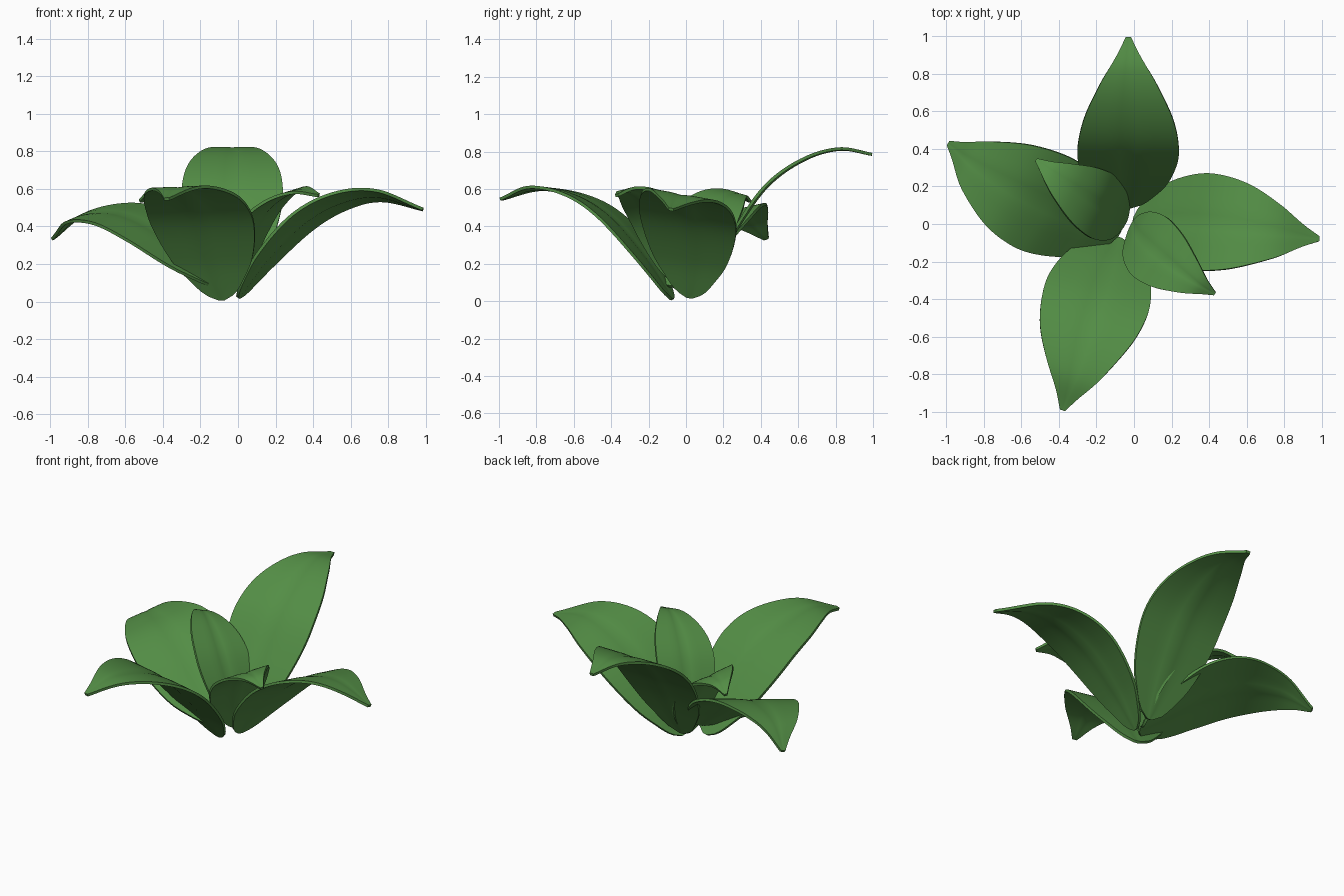
import bpy, math
from mathutils import Vector, Matrix

if "Cube" in bpy.data.objects:
    bpy.data.objects.remove(bpy.data.objects["Cube"])

green = bpy.data.materials.new("leaf green")
green.diffuse_color = (0.088, 0.272, 0.061, 1)
green.use_nodes = True
green.node_tree.nodes["Principled BSDF"].inputs["Base Color"].default_value = green.diffuse_color

# Half-width of a leaf along its length (fraction of length, fraction of full half-width)
PROFILE = [(0, .06), (.03, .28), (.1, .51), (.2, .76), (.35, .95), (.48, 1), (.64, .88),
           (.8, .56), (.92, .23), (1, .05)]


def spline(pts, u):
    """Catmull-Rom through pts, u in 0..1 by index."""
    n = len(pts) - 1
    i = min(int(u * n), n - 1)
    t = u * n - i
    b, c = pts[i], pts[i + 1]
    a = pts[i - 1] if i > 0 else b * 2 - c
    d = pts[i + 2] if i + 2 <= n else c * 2 - b
    return 0.5 * (b * 2 + (c - a) * t + (a * 2 - b * 5 + c * 4 - d) * t * t
                  + (b * 3 - a - c * 3 + d) * t ** 3)


def slope(j):
    (ta, wa), (tb, wb) = PROFILE[max(j - 1, 0)], PROFILE[min(j + 1, len(PROFILE) - 1)]
    return (wb - wa) / (tb - ta)


def width_at(t):
    """Smooth (Hermite) interpolation of PROFILE."""
    k = 0
    while k < len(PROFILE) - 2 and PROFILE[k + 1][0] < t:
        k += 1
    (t0, w0), (t1, w1) = PROFILE[k], PROFILE[k + 1]
    h = t1 - t0
    s = (t - t0) / h
    return ((2*s**3 - 3*s*s + 1) * w0 + (s**3 - 2*s*s + s) * h * slope(k)
            + (3*s*s - 2*s**3) * w1 + (s**3 - s*s) * h * slope(k + 1))


def leaf(name, rib, half_width, roll=0.0, rows=48, cols=6):
    """Arched blade swept along a midrib; positive roll lifts its left edge."""
    rib = [Vector(p) for p in rib]
    path = [spline(rib, i / rows) for i in range(rows + 1)]
    dist = [0]
    for a, b in zip(path, path[1:]):
        dist.append(dist[-1] + (b - a).length)
    head = rib[-1] - rib[0]
    head.z = 0
    left = Vector((-head.y, head.x, 0)).normalized()
    verts, faces = [], []
    for i, p in enumerate(path):
        tan = (path[min(i + 1, rows)] - path[max(i - 1, 0)]).normalized()
        side = left - tan * left.dot(tan)
        side = Matrix.Rotation(roll, 3, tan) @ side.normalized()
        up = tan.cross(side)
        share = width_at(dist[i] / dist[-1])
        for j in range(-cols, cols + 1):
            s = j / cols
            # narrow groove along the midrib
            lift = 0.008 * min(abs(s) * 4, 1) * share
            verts.append(p + side * (s * half_width * share) + up * lift)
    n = 2 * cols + 1
    for i in range(rows):
        for j in range(n - 1):
            a = i * n + j
            faces.append((a + 1, a + n + 1, a + n, a))
    me = bpy.data.meshes.new(name)
    me.from_pydata(verts, [], faces)
    me.materials.append(green)
    ob = bpy.data.objects.new(name, me)
    bpy.context.collection.objects.link(ob)
    mod = ob.modifiers.new("thickness", 'SOLIDIFY')
    mod.thickness = 0.016
    mod.offset = 0
    bpy.context.view_layer.objects.active = ob
    ob.select_set(True)
    bpy.ops.object.modifier_apply(modifier=mod.name)
    bpy.ops.object.shade_smooth_by_angle(angle=math.radians(50))
    ob.select_set(False)


# Four large outer leaves
leaf("back_leaf", [(-.035, .09, .07), (-.035, .28, .40), (-.03, .44, .62), (-.03, .63, .755),
                   (-.03, .82, .812), (-.03, .995, .785)], .27)
leaf("right_leaf", [(0, .02, .02), (.15, .02, .22), (.35, .01, .42), (.55, -.01, .53),
                    (.75, -.04, .56), (.985, -.08, .49)], .265, -.18)
leaf("front_leaf", [(-.085, -.075, .01), (-.14, -.22, .23), (-.20, -.40, .44), (-.26, -.58, .555),
                    (-.32, -.80, .60), (-.38, -.99, .545)], .285, .04)
leaf("left_leaf", [(-.08, -.05, .08), (-.25, .01, .22), (-.45, .10, .375), (-.65, .20, .46),
                   (-.85, .32, .445), (-.985, .43, .335)], .285, -.2)

# Two small inner leaves
leaf("inner_right_leaf", [(0, .01, .06), (.03, -.06, .24), (.11, -.14, .43), (.22, -.23, .545),
                          (.33, -.31, .59), (.43, -.37, .565)], .18, .2)
leaf("inner_left_leaf", [(-.04, .03, .05), (-.10, .06, .25), (-.20, .11, .435), (-.32, .19, .54),
                         (-.43, .27, .57), (-.52, .34, .535)], .18, .25)
